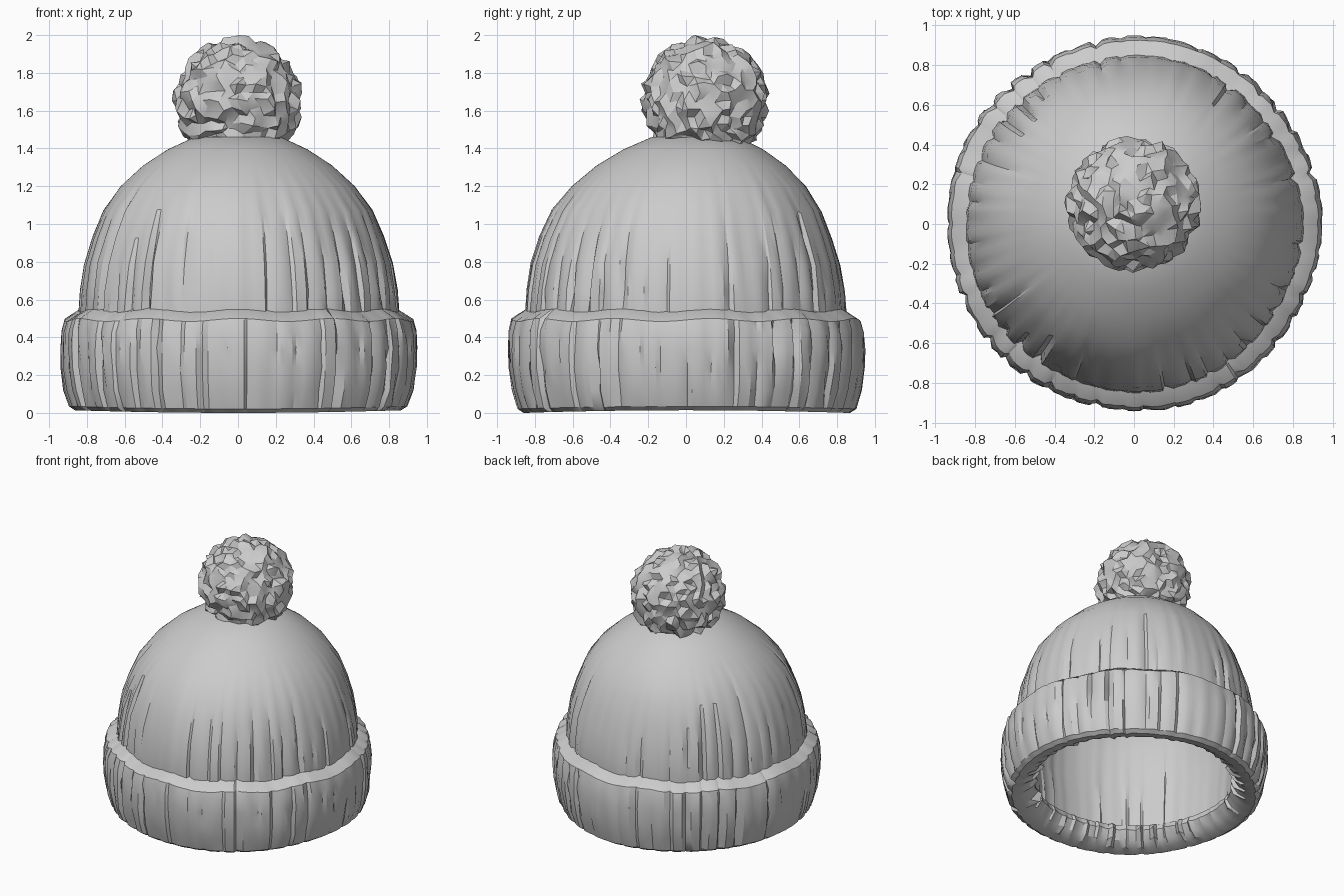
import bpy, bmesh, math, random
from mathutils import Vector

random.seed(7)
if "Cube" in bpy.data.objects:
    bpy.data.objects.remove(bpy.data.objects["Cube"], do_unlink=True)

wool = bpy.data.materials.new("grey wool")
wool.use_nodes = True
wool.diffuse_color = (0.6, 0.6, 0.6, 1)
wool.node_tree.nodes["Principled BSDF"].inputs["Base Color"].default_value = (0.6, 0.6, 0.6, 1)

RIBS = 46
PER_RIB = 4
SEGS = RIBS * PER_RIB


def finish(bm, name, angle):
    """Turn a bmesh into a shaded object."""
    bmesh.ops.recalc_face_normals(bm, faces=bm.faces)
    mesh = bpy.data.meshes.new(name)
    bm.to_mesh(mesh)
    bm.free()
    mesh.materials.append(wool)
    obj = bpy.data.objects.new(name, mesh)
    bpy.context.collection.objects.link(obj)
    bpy.ops.object.select_all(action="DESELECT")
    obj.select_set(True)
    bpy.context.view_layer.objects.active = obj
    bpy.ops.object.shade_smooth_by_angle(angle=math.radians(angle))


def lean(z):
    """The crown leans back a little towards its tip."""
    return 0.05 * max(0, (z - 0.8) / 0.67) ** 2


def knit_lathe(name, profile, closed):
    """Revolve (radius, height, rib strength) points, cutting an uneven groove between ribs."""
    grooves = []
    for i in range(RIBS):
        a = math.tau * i / RIBS
        grooves.append((0.012 + 0.024 * abs(math.sin(2 * a))) * random.uniform(0.4, 1.3))
    slip = [random.uniform(-0.6, 0.6) for _ in range(RIBS)]
    bm = bmesh.new()
    rings = []
    for r, z, strength in profile:
        ring = []
        for s in range(SEGS):
            rib, k = divmod(s, PER_RIB)
            a = math.tau * (s + slip[rib] * (k == 0)) / SEGS
            share = random.uniform(0.3, 1.3) if k == 0 else random.uniform(0, 0.35)
            rad = r - grooves[rib] * strength * share + 0.005 * math.sin(5 * a + 3 * z) * min(1, r)
            # Ragged fold along the rim; the hem sags at front and back
            dz = 0.008 * math.sin(11 * a) * (0.3 < z < 1.2)
            if z < 0.1:
                dz = -0.014 * math.sin(a) ** 2
            ring.append(bm.verts.new((rad * math.cos(a), rad * math.sin(a) + lean(z), z + dz)))
        rings.append(ring)
    pairs = list(zip(rings, rings[1:]))
    if closed:
        pairs.append((rings[-1], rings[0]))
    for low, high in pairs:
        for s in range(SEGS):
            t = (s + 1) % SEGS
            bm.faces.new((low[s], low[t], high[t], high[s]))
    if not closed:
        # Close the narrow tips
        bm.faces.new(rings[0])
        bm.faces.new(rings[-1])
    finish(bm, name, 28)


# Crown: outer dome, turned under inside the cuff into the hollow lining
knit_lathe("crown", [
    (0.04, 1.475, 0), (0.23, 1.46, 0), (0.37, 1.395, 0), (0.50, 1.31, 0),
    (0.62, 1.20, 0.1), (0.715, 1.07, 0.3), (0.775, 0.93, 0.7), (0.82, 0.79, 0.9),
    (0.843, 0.65, 1.0), (0.852, 0.52, 1.0), (0.83, 0.30, 0), (0.80, 0.14, 0),
    (0.73, 0.13, 0.5), (0.735, 0.28, 0.5), (0.755, 0.50, 0.3), (0.74, 0.75, 0.2),
    (0.68, 0.98, 0), (0.55, 1.16, 0), (0.37, 1.31, 0), (0.18, 1.38, 0), (0.03, 1.40, 0),
], False)

# Folded cuff: thick ribbed band with a sloping lip, its hem bevelled up towards the opening
knit_lathe("folded_cuff", [
    (0.81, 0.55, 0), (0.85, 0.54, 0.2), (0.925, 0.492, 0.6), (0.943, 0.43, 1.0),
    (0.948, 0.34, 1.1), (0.945, 0.24, 1.1), (0.928, 0.12, 1.1), (0.898, 0.035, 0.8),
    (0.865, 0.014, 0.5), (0.80, 0.025, 0.8), (0.75, 0.06, 1.2), (0.71, 0.115, 1.2),
    (0.72, 0.16, 0.5), (0.78, 0.18, 0),
], True)

# Pompom: faceted ball of tufts
bm = bmesh.new()
bmesh.ops.create_icosphere(bm, subdivisions=4, radius=1)
for v in bm.verts:
    n = v.co.normalized()
    nudge = Vector([random.uniform(-0.035, 0.035) for _ in range(3)])
    v.co = (n + nudge).normalized() * random.uniform(0.3, 0.352)
top = max(v.co.z for v in bm.verts)
for v in bm.verts:
    v.co += Vector((0, 0.1, 2.0 - top))
finish(bm, "pompom", 25)
